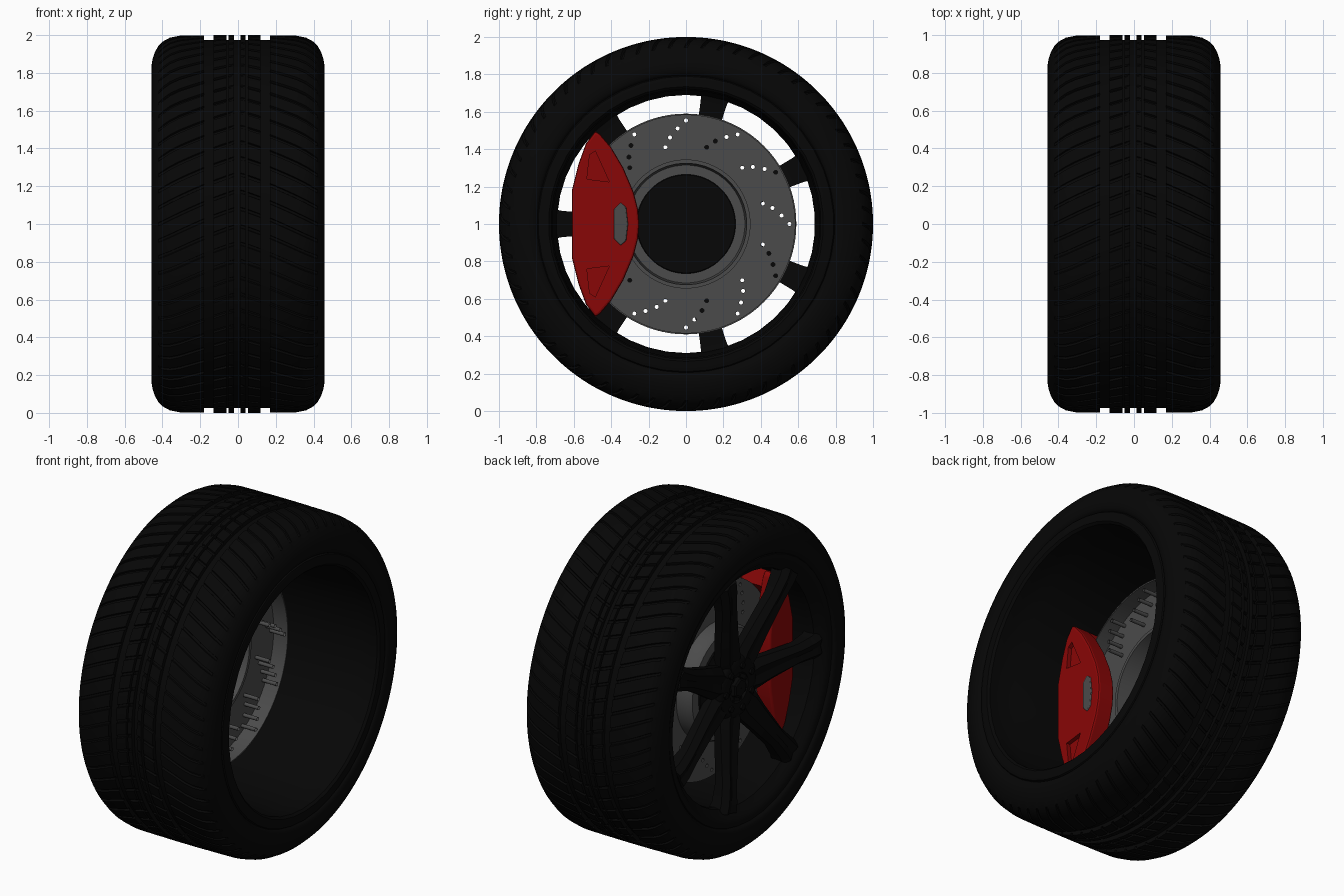
import bpy, bmesh, math
from math import pi, sin, cos

if "Cube" in bpy.data.objects:
    bpy.data.objects.remove(bpy.data.objects["Cube"])

def material(name, c):
    m = bpy.data.materials.new(name)
    m.diffuse_color = (*c, 1)
    m.use_nodes = True
    m.node_tree.nodes["Principled BSDF"].inputs["Base Color"].default_value = m.diffuse_color
    return m

RUBBER = material("rubber", (.002, .002, .002))
BLACK = material("black_metal", (.002, .002, .002))
STEEL = material("steel", (.07, .07, .07))
RED = material("red_paint", (.25, .002, .002))

def finish(ob, mat, angle=35):
    ob.data.materials.clear()
    ob.data.materials.append(mat)
    bpy.ops.object.select_all(action='DESELECT')
    ob.select_set(True)
    bpy.context.view_layer.objects.active = ob
    bpy.ops.object.shade_smooth_by_angle(angle=math.radians(angle))
    return ob

def from_bmesh(name, bm, mat, angle=35):
    bmesh.ops.recalc_face_normals(bm, faces=bm.faces)
    me = bpy.data.meshes.new(name)
    bm.to_mesh(me)
    bm.free()
    ob = bpy.data.objects.new(name, me)
    bpy.context.collection.objects.link(ob)
    return finish(ob, mat, angle)

def polar(x, r, a):
    return (x, r * cos(a), 1 + r * sin(a))

def skin(bm, rings, close_u=False, close_v=True):
    # quads between consecutive rings of points
    vs = [[bm.verts.new(p) for p in ring] for ring in rings]
    n, m = len(vs), len(vs[0])
    for i in range(n if close_u else n - 1):
        for j in range(m if close_v else m - 1):
            a, b = vs[i], vs[(i + 1) % n]
            k = (j + 1) % m
            bm.faces.new((a[j], a[k], b[k], b[j]))
    return vs

def lathe(name, profile, segs, mat, closed=False, angle=35):
    bm = bmesh.new()
    skin(bm, [[polar(x, r, 2 * pi * (j + .5) / segs) for j in range(segs)] for x, r in profile], closed)
    return from_bmesh(name, bm, mat, angle)

def prism(name, poly, x0, x1, mat, bevel=0):
    bm = bmesh.new()
    vs = skin(bm, [[(x, y, z) for y, z in poly] for x in (x0, x1)])
    bm.faces.new(vs[0])
    bm.faces.new(vs[1])
    ob = from_bmesh(name, bm, mat, 25)
    if bevel:
        mod = ob.modifiers.new("bevel", 'BEVEL')
        mod.width = bevel
        mod.segments = 2
        bpy.ops.object.modifier_apply(modifier=mod.name)
    return ob

# Tyre: rounded section with ring grooves and curved cross grooves
def crown(x):
    return 1 - .035 * x * x

DEPTH = .013
side = [(.36, .987), (.395, .968), (.42, .945), (.44, .91), (.452, .875), (.457, .845),
        (.456, .825), (.452, .81), (.447, .80), (.425, .785), (.40, .77)]
section = [(-x, r, DEPTH if r > .95 else 0) for x, r in reversed(side)]
section += [(x, crown(x), DEPTH) for x in (-.31, -.26, -.22)]
for a, b in [(-.18, -.13), (-.062, -.05), (-.022, .012), (.04, .054), (.12, .17)]:
    drop = DEPTH if abs(a + b) > .1 else 0
    section += [(a, crown(a), drop), (a, crown(a) - .025, 0),
                (b, crown(b) - .025, 0), (b, crown(b), drop if b < 0 or b > .1 else DEPTH)]
section += [(x, crown(x), DEPTH) for x in (.22, .26, .31)]
section += [(x, r, DEPTH if r > .95 else 0) for x, r in side]
PITCH = 68
columns = [((i + f) * 2 * pi / PITCH, low) for i in range(PITCH)
           for f, low in ((0, 0), (.03, 1), (.18, 1), (.21, 0), (.6, 0))]
bm = bmesh.new()
skin(bm, [[polar(x, r - d * low, t + .5 * abs(x) ** 1.2) for t, low in columns]
          for x, r, d in section])
from_bmesh("tyre", bm, RUBBER, 30)

# Rim barrel, open on the inner side
lathe("rim_barrel", [(.43, .80), (.448, .79), (.453, .77), (.453, .735), (.44, .722), (.40, .722),
                     (.33, .725), (.28, .715), (-.20, .705), (-.35, .69), (-.385, .695), (-.41, .725),
                     (-.43, .745), (-.44, .77), (-.44, .79), (-.425, .80), (-.38, .775), (-.25, .75),
                     (.25, .75), (.38, .775)],
      42, BLACK, True)

# Seven ridged spokes
for i in range(7):
    a = pi + 2 * pi * i / 7
    rings = []
    for r, w, front, back in [(.06, .05, -.355, -.285), (.20, .095, -.365, -.285), (.34, .078, -.38, -.30),
                              (.55, .06, -.41, -.325), (.66, .07, -.425, -.325), (.715, .08, -.425, -.31)]:
        sec = [(-w, back), (w, back), (w, front + .035), (w * .55, front), (0, front + .012),
               (-w * .55, front), (-w, front + .035)]
        rings.append([(x, r * cos(a) - t * sin(a), 1 + r * sin(a) + t * cos(a)) for t, x in sec])
    bm = bmesh.new()
    vs = skin(bm, rings)
    bm.faces.new(vs[0])
    bm.faces.new(vs[-1])
    from_bmesh("spoke_%d" % (i + 1), bm, BLACK, 20)

# Hub, mounting pad, centre cap and bolts
lathe("wheel_hub", [(-.265, .001), (-.265, .262), (-.285, .27), (-.30, .22), (-.35, .18),
                    (-.36, .165), (-.36, .09), (-.34, .08), (-.34, .001)], 42, BLACK)
lathe("centre_cap", [(-.335, .065), (-.367, .062), (-.375, .05), (-.375, .001)], 6, BLACK)
for i in range(7):
    a = pi + 2 * pi * (i + .5) / 7
    cy, cz = .13 * cos(a), 1 + .13 * sin(a)
    prism("wheel_bolt_%d" % (i + 1),
          [(cy + .02 * cos(k * pi / 3), cz + .02 * sin(k * pi / 3)) for k in range(6)], -.355, -.372, BLACK)

# Drilled brake disc face: flat curve with holes, turned onto the wheel axis
holes = []
for i in range(12):
    for r, off in ((.553, 0), (.513, 5), (.47, 10.5), (.425, 15)):
        a = math.radians(30 * i + off)
        holes.append((r * cos(a), r * sin(a)))
cu = bpy.data.curves.new("brake_disc", 'CURVE')
cu.dimensions = '2D'
cu.fill_mode = 'BOTH'
cu.extrude = .005

def ring_spline(cy, cz, r, n):
    s = cu.splines.new('POLY')
    s.points.add(n - 1)
    for k, p in enumerate(s.points):
        t = 2 * pi * k / n
        p.co = (-(cz + r * sin(t)), cy + r * cos(t), 0, 1)
    s.use_cyclic_u = True

ring_spline(0, 0, .59, 72)
ring_spline(0, 0, .335, 48)
for y, z in holes:
    ring_spline(y, z, .011, 10)
disc = bpy.data.objects.new("brake_disc", cu)
bpy.context.collection.objects.link(disc)
disc.rotation_euler = (0, pi / 2, 0)
disc.location = (-.17, 0, 1)
disc.select_set(True)
bpy.context.view_layer.objects.active = disc
bpy.ops.object.convert(target='MESH')
disc = bpy.context.view_layer.objects.active
finish(disc, STEEL)

# Disc outer wall, hat, and the tubes lining the drilled holes
lathe("disc_wall", [(-.175, .59), (-.07, .59), (-.07, .582), (-.165, .582)], 72, STEEL)
lathe("disc_hat", [(-.15, .325), (-.15, .345), (-.17, .345), (-.245, .34), (-.27, .325), (-.27, .265),
                   (-.255, .265), (-.255, .315)], 48, STEEL, True)
bm = bmesh.new()
for y, z in holes:
    skin(bm, [[(x, y + .0115 * cos(k * pi / 5), 1 + z + .0115 * sin(k * pi / 5)) for k in range(10)]
              for x in (-.175, -.07)])
from_bmesh("disc_hole_tubes", bm, STEEL, 50)

# Brake caliper: two plates joined by a bridge outside the disc
def mirrored(half):
    return half + [(y, 2 - z) for y, z in reversed(half) if z != 1]

outer = [(-.61, 1.18), (-.575, 1.32), (-.535, 1.43), (-.485, 1.497)]
inner = [(-.46, 1.48), (-.40, 1.41), (-.335, 1.30), (-.28, 1.17), (-.257, 1.08), (-.25, 1.0)]
inner_back = [(-.46, 1.48), (-.42, 1.35), (-.385, 1.18), (-.375, 1.0)]
inboard = prism("caliper_inner_plate", mirrored(outer + inner), -.065, .045, RED, .012)
prism("caliper_outer_plate", mirrored(outer + inner_back), -.305, -.20, RED, .012)
arc = [(-.605 * cos(t), 1 + .605 * sin(t)) for t in (.75, .55, .35, .17)]
prism("caliper_bridge", mirrored(outer + arc), -.28, .02, RED)

# Triangular pockets cut into the inner plate
for s in (1, -1):
    tri = [(-.53, 1 + s * .24), (-.515, 1 + s * .37), (-.485, 1 + s * .39), (-.41, 1 + s * .225)]
    cutter = prism("pocket_cutter", tri, .02, .2, RED)
    mod = inboard.modifiers.new("pocket", 'BOOLEAN')
    mod.operation = 'DIFFERENCE'
    mod.object = cutter
    bpy.context.view_layer.objects.active = inboard
    bpy.ops.object.modifier_apply(modifier=mod.name)
    bpy.data.objects.remove(cutter)
finish(inboard, RED, 25)

# Pad retainer in the middle of the caliper
prism("pad_retainer", [(-.385, 1.08), (-.35, 1.115), (-.32, 1.09), (-.31, 1.0), (-.32, .91),
                       (-.35, .885), (-.385, .92)], .01, .051, STEEL, .005)
